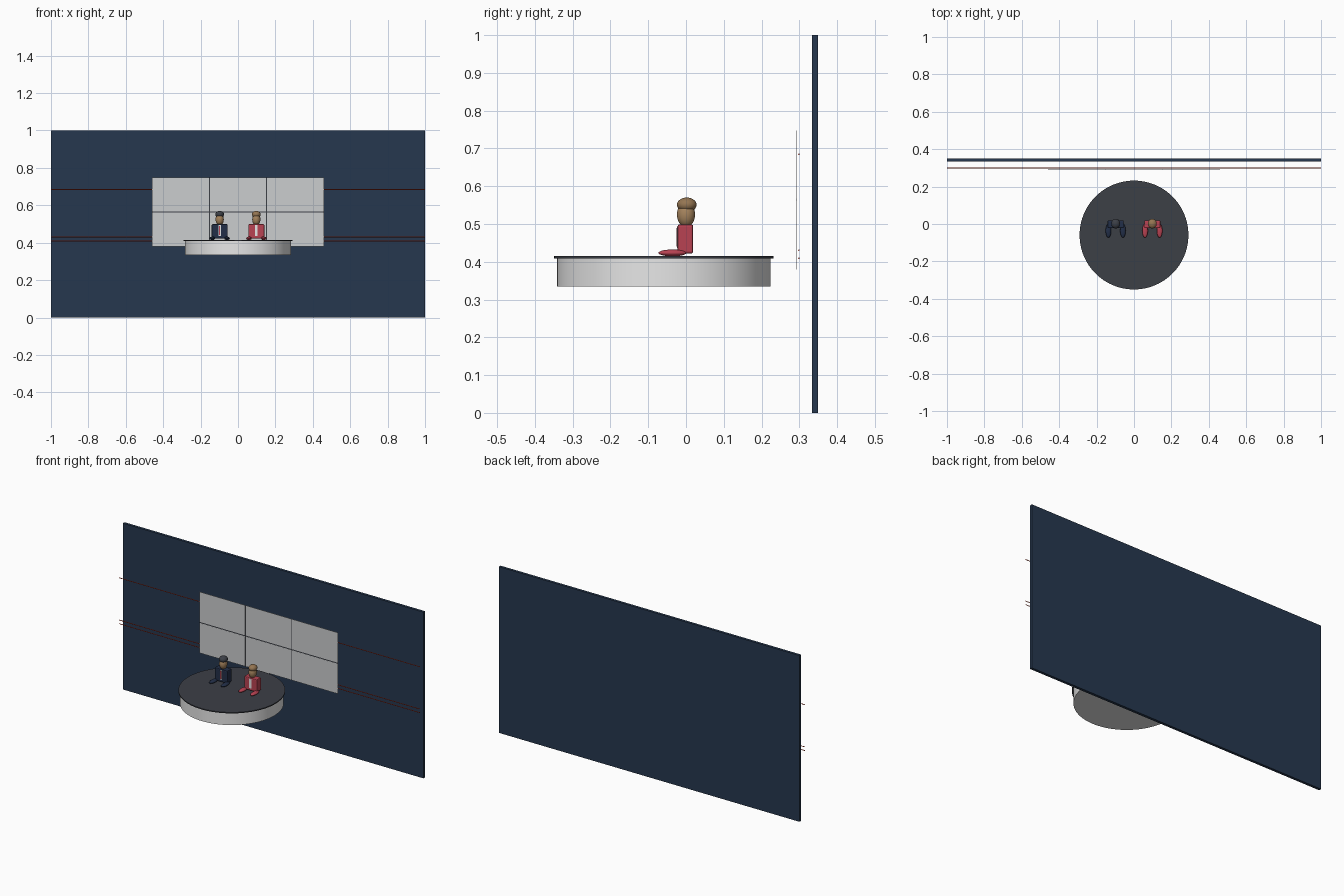
import bpy, math

if "Cube" in bpy.data.objects:
    bpy.data.objects.remove(bpy.data.objects["Cube"])


def material(name, rgb):
    m = bpy.data.materials.new(name)
    m.diffuse_color = (*rgb, 1)
    m.use_nodes = True
    m.node_tree.nodes["Principled BSDF"].inputs["Base Color"].default_value = m.diffuse_color
    return m


NAVY = material("wall navy", (0.019, 0.039, 0.078))
SUIT = material("suit navy", (0.016, 0.028, 0.065))
RED = material("suit red", (0.48, 0.055, 0.085))
GREY = material("screen grey", (0.60, 0.61, 0.62))
WHITE = material("white", (0.80, 0.80, 0.80))
DARK = material("charcoal", (0.045, 0.05, 0.062))
NEON = material("neon red", (0.70, 0.05, 0.02))
SKIN = material("skin tan", (0.38, 0.23, 0.11))
BLOND = material("hair brown", (0.30, 0.18, 0.085))


def finish(name, mat, angle=None):
    ob = bpy.context.object
    ob.name = name
    ob.data.materials.append(mat)
    bpy.ops.object.transform_apply(location=False, rotation=True, scale=True)
    if angle:
        bpy.ops.object.shade_smooth_by_angle(angle=math.radians(angle))
    return ob


def box(name, x, y, z, mat, bevel=0):
    """Box from (min, max) pairs."""
    spans = (x, y, z)
    bpy.ops.mesh.primitive_cube_add(size=1, location=[(a + b) / 2 for a, b in spans])
    bpy.context.object.scale = [b - a for a, b in spans]
    ob = finish(name, mat)
    if bevel:
        mod = ob.modifiers.new("rounding", 'BEVEL')
        mod.width, mod.segments = bevel, 2
    return ob


def ball(name, loc, radii, mat):
    bpy.ops.mesh.primitive_uv_sphere_add(segments=24, ring_count=14, radius=1, location=loc)
    bpy.context.object.scale = radii
    return finish(name, mat, 60)


def disc(name, r, z0, z1, mat):
    bpy.ops.mesh.primitive_cylinder_add(vertices=96, radius=r, depth=z1 - z0,
                                        location=(0, -0.059, (z0 + z1) / 2))
    return finish(name, mat, 40)


# Backdrop wall
box("back_wall", (-1, 1), (0.334, 0.35), (0, 1), NAVY)

# Neon lines running in front of the wall
for z in (0.685, 0.431, 0.409):
    bpy.ops.mesh.primitive_cylinder_add(vertices=12, radius=0.002, depth=2,
                                        location=(0, 0.299, z), rotation=(0, math.pi / 2, 0))
    finish("neon_line", NEON, 60)

# Screen wall: three by two panels with dark joints
X0, X1, Z0, Z1, GAP = -0.46, 0.46, 0.38, 0.748, 0.003
w, h = (X1 - X0) / 3, (Z1 - Z0) / 2
for i in range(3):
    for j in range(2):
        x, z = X0 + i * w, Z0 + j * h
        box("screen_panel", (x + (GAP if i else 0), x + w - (GAP if i < 2 else 0)),
            (0.292, 0.294), (z + (GAP if j else 0), z + h - (0 if j else GAP)), GREY)
for i in (1, 2):
    x = X0 + i * w
    box("upright_joint", (x - GAP, x + GAP), (0.2925, 0.294), (Z0, Z1), DARK)
box("level_joint", (X0, X1), (0.2926, 0.2939), (Z0 + h - GAP, Z0 + h + GAP), DARK)

# Round stage
disc("stage_drum", 0.283, 0.335, 0.409, WHITE)
disc("stage_top", 0.291, 0.409, 0.415, DARK)


# Seated people
def person(label, x, suit, hair, tie):
    box(label + "_torso", (x - 0.043, x + 0.043), (-0.022, 0.019), (0.422, 0.499), suit, 0.005)
    for s in (-1, 1):
        ball(label + "_leg", (x + s * 0.039, -0.036, 0.4235), (0.015, 0.037, 0.009), suit)
    box(label + "_shirt", (x - 0.007, x + 0.007), (-0.0235, -0.021), (0.437, 0.494), WHITE)
    if tie:
        box(label + "_tie", (x - 0.003, x + 0.003), (-0.025, -0.023), (0.440, 0.490), tie)
    ball(label + "_head", (x, 0, 0.525), (0.022, 0.024, 0.033), SKIN)
    ball(label + "_hair", (x, 0.002, 0.551), (0.0235, 0.026, 0.019), hair)


person("left_person", -0.098, SUIT, DARK, RED)
person("right_person", 0.098, RED, BLOND, None)
